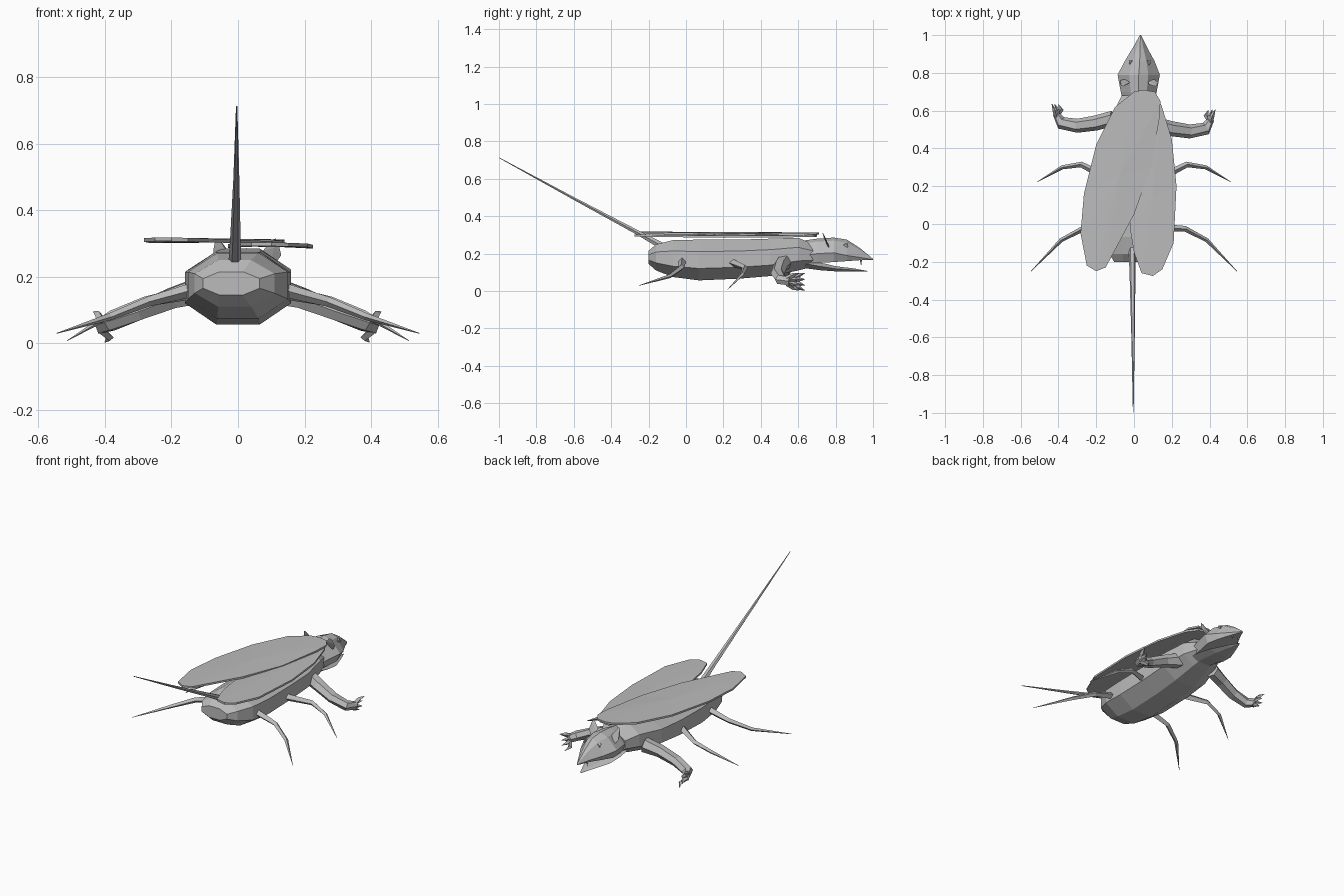
import bpy, bmesh, math
from mathutils import Vector

grey = bpy.data.materials.new("grey")
grey.diffuse_color = (0.5, 0.5, 0.5, 1)


def finish(name, bm):
    bmesh.ops.recalc_face_normals(bm, faces=bm.faces)
    me = bpy.data.meshes.new(name)
    bm.to_mesh(me)
    bm.free()
    me.materials.append(grey)
    ob = bpy.data.objects.new(name, me)
    bpy.context.collection.objects.link(ob)


def tube(bm, path, sides=4, phase=0.0, forward=None):
    """Loft rings along a path of (x, y, z, half_width, half_height)."""
    pts = [Vector(p[:3]) for p in path]
    rings = []
    for i, p in enumerate(path):
        t = forward or (pts[min(i + 1, len(pts) - 1)] - pts[max(i - 1, 0)])
        t = Vector(t).normalized()
        side = t.cross(Vector((0, 0, 1))).normalized()
        up = side.cross(t)
        ring = []
        for k in range(sides):
            a = phase + 2 * math.pi * k / sides
            ring.append(bm.verts.new(pts[i] + side * math.cos(a) * p[3] + up * math.sin(a) * p[4]))
        rings.append(ring)
    for a, b in zip(rings, rings[1:]):
        for k in range(sides):
            j = (k + 1) % sides
            bm.faces.new((a[k], a[j], b[j], b[k]))
    bm.faces.new(rings[0])
    bm.faces.new(rings[-1])


def part(name, *paths, **kw):
    bm = bmesh.new()
    for path in paths:
        tube(bm, path, **kw)
    finish(name, bm)


def section(y, cx, half, low, high, k=1.0):
    return (cx, y, (low + high) / 2, half * k, (high - low) / 2 * k)


Y = (0, 1, 0)
K = 1 / math.cos(math.pi / 8)

# Faceted eight-sided trunk
part("body", [section(*s, K) for s in [
    (-0.20, -0.02, 0.085, 0.145, 0.215), (-0.16, -0.01, 0.12, 0.11, 0.25),
    (-0.07, 0, 0.15, 0.075, 0.272), (0.07, 0, 0.16, 0.057, 0.275),
    (0.28, 0, 0.16, 0.066, 0.275), (0.45, 0.005, 0.155, 0.08, 0.28),
    (0.60, 0.015, 0.12, 0.11, 0.285), (0.68, 0.02, 0.085, 0.13, 0.25)]],
    sides=8, phase=math.pi / 8, forward=Y)

# Ridged pointed head with flat underside
bm = bmesh.new()
rings = []
for y, cx, w, low, mid, top in [(0.63, 0.025, 0.08, 0.15, 0.19, 0.27),
                                (0.70, 0.025, 0.095, 0.15, 0.20, 0.28),
                                (0.79, 0.025, 0.112, 0.155, 0.205, 0.286),
                                (0.86, 0.03, 0.08, 0.16, 0.19, 0.275),
                                (0.93, 0.032, 0.04, 0.165, 0.18, 0.23),
                                (1.0, 0.034, 0.003, 0.165, 0.168, 0.172)]:
    rings.append([bm.verts.new(v) for v in (
        (cx - w * 0.8, y, low), (cx - w, y, mid), (cx - w * 0.45, y, mid + (top - mid) * 0.8),
        (cx, y, top), (cx + w * 0.45, y, mid + (top - mid) * 0.8),
        (cx + w, y, mid), (cx + w * 0.8, y, low))])
for a, b in zip(rings, rings[1:]):
    for k in range(7):
        j = (k + 1) % 7
        bm.faces.new((a[k], a[j], b[j], b[k]))
bm.faces.new(rings[0])
bm.faces.new(rings[-1])
finish("head", bm)

# Open lower jaw
part("lower_jaw", [section(*s) for s in [
    (0.62, 0.02, 0.08, 0.12, 0.18), (0.72, 0.025, 0.085, 0.108, 0.155),
    (0.80, 0.028, 0.075, 0.103, 0.135), (0.90, 0.03, 0.035, 0.102, 0.122),
    (0.97, 0.032, 0.003, 0.104, 0.108)]], sides=6, forward=Y)

# Ears, eyes and fangs placed on both sides of the head
HX = 0.025
part("ears", *[[(HX + s * 0.065, 0.765, 0.225, 0.012, 0.012),
                (HX + s * 0.075, 0.75, 0.265, 0.03, 0.028),
                (HX + s * 0.085, 0.735, 0.305, 0.01, 0.012)] for s in (-1, 1)],
     sides=5, forward=(0, 0.8, 0.5))
part("eyes", *[[(0.03 + s * 0.035, 0.845, 0.23, 0.018, 0.018),
                (0.03 + s * 0.052, 0.862, 0.25, 0.012, 0.012)] for s in (-1, 1)],
     sides=3, phase=-math.pi / 2)
part("fangs", *[[(0.033 + s * 0.022, 0.935, 0.168, 0.006, 0.006),
                 (0.033 + s * 0.021, 0.936, 0.138, 0.001, 0.001)] for s in (-1, 1)],
     sides=4, forward=(0, 0.02, -1))

# Whip-like tail
part("tail", [(-0.01, -0.10, 0.225, 0.02, 0.022), (-0.008, -0.25, 0.308, 0.016, 0.014),
              (-0.005, -0.60, 0.495, 0.009, 0.008), (-0.004, -0.998, 0.712, 0.002, 0.002)],
     sides=6)


# Thin wing covers: outline plates with a low crown along the middle
def wing(name, outline, height, mid):
    bm = bmesh.new()
    layers = []
    for dz in (0.0, 0.011):
        edge = [bm.verts.new((x, y, height(x, y) + dz)) for x, y in outline]
        spine = bm.verts.new((*mid, height(*mid) + dz + 0.006))
        for a, b in zip(edge, edge[1:] + edge[:1]):
            bm.faces.new((a, b, spine))
        layers.append(edge)
    low, high = layers
    n = len(low)
    for i in range(n):
        j = (i + 1) % n
        bm.faces.new((low[i], low[j], high[j], high[i]))
    finish(name, bm)


wing("right_wing", [(0.03, 0.70), (0.10, 0.69), (0.145, 0.63), (0.20, 0.45), (0.225, 0.20),
                    (0.21, -0.10), (0.15, -0.24), (0.10, -0.275), (0.04, -0.26), (0, -0.15),
                    (-0.02, -0.03), (-0.03, 0.25), (-0.02, 0.55)],
     lambda x, y: 0.286 + 0.012 * abs(y - 0.3) - 0.01 * x, (0.10, 0.15))
wing("left_wing", [(0.05, 0.71), (0, 0.70), (-0.10, 0.62), (-0.20, 0.42), (-0.265, 0.16),
                   (-0.283, -0.05), (-0.25, -0.22), (-0.20, -0.25), (-0.15, -0.23),
                   (-0.08, -0.10), (0, 0.05), (0.09, 0.30), (0.135, 0.56), (0.14, 0.65), (0.11, 0.70)],
     lambda x, y: 0.297 + 0.014 * abs(y - 0.3) - 0.01 * x, (-0.08, 0.25))

# Limbs: slightly different placement on the two sides
for side, s, dx, dy in (("right", 1, 0.015, -0.01), ("left", -1, -0.02, 0.02)):
    def p(x, y, z, rx, rz):
        return (s * (x + s * dx), y + dy, z, rx, rz)
    # Strong digging foreleg
    part(side + "_foreleg", [p(0.09, 0.54, 0.16, 0.04, 0.045), p(0.18, 0.515, 0.135, 0.04, 0.035),
                             p(0.28, 0.50, 0.095, 0.037, 0.03), p(0.365, 0.515, 0.062, 0.034, 0.028),
                             p(0.395, 0.565, 0.053, 0.016, 0.026)], sides=6)
    # Fanned claws
    part(side + "_claws", *[[p(0.39, 0.55, 0.055 + h * 0.3, 0.013, 0.014),
                             p(0.385 + c, 0.585, 0.055 + h * 0.75, 0.012, 0.012),
                             p(0.40 + c, 0.615, 0.053 + h, 0.001, 0.001)]
                            for c, h in ((0.015, 0.042), (0, 0.01), (0, -0.022), (-0.02, -0.05))])
    # Two thin walking legs
    part(side + "_middle_leg", [(s * x, y, z, r, r) for x, y, z, r in (
        (0.13, 0.24, 0.155, 0.022), (0.28, 0.315, 0.125, 0.015),
        (0.38, 0.30, 0.088, 0.011), (0.513, 0.222, 0.008, 0.001))])
    part(side + "_rear_leg", [(s * x, y, z, r, r) for x, y, z, r in (
        (0.12, -0.02, 0.165, 0.022), (0.27, -0.025, 0.125, 0.015),
        (0.385, -0.085, 0.08, 0.011), (0.545, -0.25, 0.03, 0.001))])
